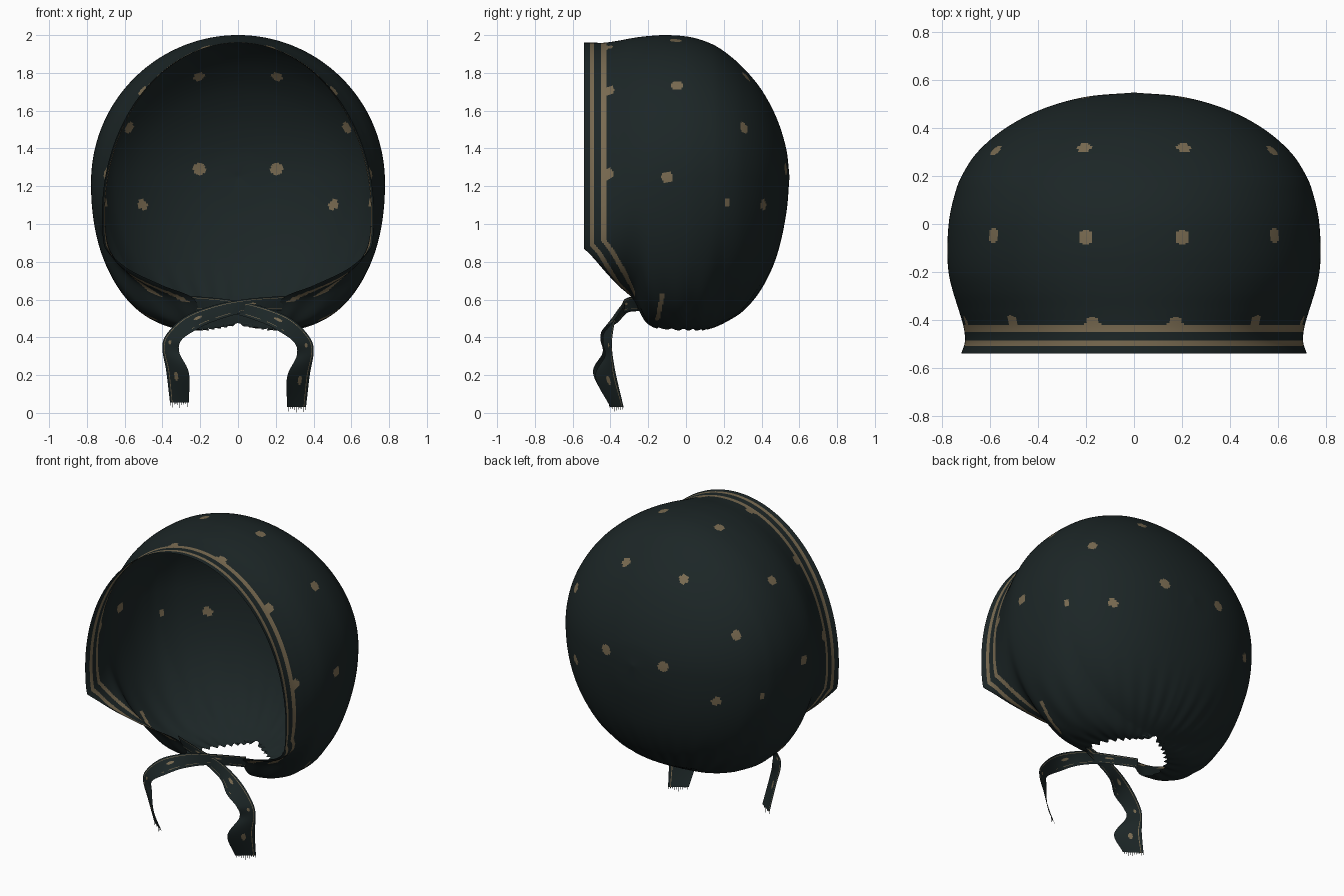
import bpy, bmesh, math
from mathutils import Vector

cube = bpy.data.objects.get("Cube")
if cube:
    bpy.data.objects.remove(cube, do_unlink=True)


def make_material(name, rgb):
    mat = bpy.data.materials.new(name)
    mat.use_nodes = True
    mat.diffuse_color = (*rgb, 1)
    bsdf = mat.node_tree.nodes["Principled BSDF"]
    bsdf.inputs["Base Color"].default_value = (*rgb, 1)
    bsdf.inputs["Roughness"].default_value = 0.9
    return mat


CLOTH = make_material("dark teal cloth", (0.0115, 0.019, 0.0195))
GOLD = make_material("dull gold print", (0.19, 0.145, 0.082))


def spline(rows, steps):
    """Catmull-Rom interpolation through rows of numbers."""
    pts = [Vector(r) for r in rows]
    pts = [pts[0] * 2 - pts[1]] + pts + [pts[-1] * 2 - pts[-2]]
    out = []
    for a, b, c, d in zip(pts, pts[1:], pts[2:], pts[3:]):
        for i in range(steps):
            t = i / steps
            out.append(b + (c - a) * (t / 2)
                       + (a * 2 - b * 5 + c * 4 - d) * (t * t / 2)
                       + (b * 3 - a - c * 3 + d) * (t ** 3 / 2))
    return out + [pts[-2]]


def grid(bm, rows):
    verts = [[bm.verts.new(p) for p in row] for row in rows]
    for r, s in zip(verts, verts[1:]):
        for i in range(len(r) - 1):
            bm.faces.new((r[i], r[i + 1], s[i + 1], s[i]))
    return verts


def finish(bm, name):
    mesh = bpy.data.meshes.new(name)
    bm.to_mesh(mesh)
    bm.free()
    obj = bpy.data.objects.new(name, mesh)
    bpy.context.collection.objects.link(obj)
    mesh.materials.append(CLOTH)
    mesh.materials.append(GOLD)
    mesh.shade_smooth()


# Cap profile, front to back: y, top, bottom, half width, neck gap, widest height
PROFILE = [
    (-.54, 1.96, .87, .72, .70, 1.05),
    (-.49, 1.96, .82, .705, .655, 1.05),
    (-.43, 1.96, .75, .71, .56, 1.07),
    (-.36, 1.97, .675, .73, .40, 1.12),
    (-.28, 1.985, .60, .755, .23, 1.17),
    (-.2, 1.995, .47, .773, .22, 1.2),
    (-.1, 2.0, .445, .778, .25, 1.22),
    (.02, 1.99, .44, .770, .22, 1.24),
    (.12, 1.96, .445, .748, .13, 1.25),
    (.2, 1.915, .475, .718, 0, 1.25),
    (.3, 1.83, .54, .652, 0, 1.25),
    (.4, 1.71, .66, .535, 0, 1.25),
    (.48, 1.56, .83, .38, 0, 1.25),
    (.53, 1.4, 1.05, .2, 0, 1.25),
    (.548, 1.25, 1.25, 0, 0, 1.25),
]
LOWER, UPPER = 60, 90


def pleat(p):
    """Gather the cloth into folds towards the neck."""
    x, y, z = p
    fall = max(0, (.9 - z) / .45) ** 2 * min(1, max(0, (y + .34) / .1))
    wave = math.sin(28 * math.atan2(abs(x), y)) * .011 * fall
    out = Vector((x, y, 0))
    if out.length > .001:
        out.normalize()
    return Vector((x, y, z + wave * .4)) + out * wave


def arch(row):
    y, top, low, w, gap, mid = row
    w, gap = max(w, 0), max(gap, 0)
    half = []
    for i in range(LOWER):
        a = math.pi / 2 * (1 - i / LOWER)
        c, s = max(math.cos(a), 0) ** .93, math.sin(a) ** .93
        half.append((gap + (w - gap) * c, y, mid - (mid - low) * s))
    for i in range(UPPER + 1):
        a = math.pi / 2 * i / UPPER
        half.append((w * math.cos(a), y, mid + (top - mid) * math.sin(a)))
    half = [pleat(p) for p in half]
    return half + [Vector((-p.x, p.y, p.z)) for p in reversed(half[:-1])]


bm = bmesh.new()
rings = [arch(r) for r in spline(PROFILE, 16)]
rim = [r[0] for r in rings if r[0].y < -.27]
grid(bm, rings)
bmesh.ops.remove_doubles(bm, verts=bm.verts, dist=.0003)
bmesh.ops.recalc_face_normals(bm, faces=bm.faces)

# Printed dots (position, radius), including half dots against the rim stripe
DOTS = [(.205, -.055, 1.97, .029), (.59, -.05, 1.74, .029), (.212, .33, 1.79, .029),
        (.575, .31, 1.51, .029), (.205, .53, 1.29, .033), (.49, .39, 1.1, .028),
        (.78, -.1, 1.25, .031), (.7, .22, 1.11, .018), (.18, -.42, 1.94, .032),
        (.53, -.42, 1.72, .032), (.71, -.42, 1.27, .032)]
spots = []
for x, y, z, rad in DOTS:
    for side in (1, -1):
        target = Vector((x * side, y, z))
        near = min(bm.verts, key=lambda v: (v.co - target).length_squared)
        spots.append((near.co.copy(), rad))

# Rim stripes run at a fixed distance from the front edge and its lower corners
for f in bm.faces:
    c = f.calc_center_median()
    edge = c.y + .54
    if c.y < -.2 and c.z < 1:
        p = Vector((abs(c.x), c.y, c.z))
        edge = min(edge, min((p - q).length for q in rim))
    stripe = c.y < -.27 and (.032 < edge < .055 or .092 < edge < .117)
    fold = abs(c.y + .14 - (c.z - .55) * .2) < .012 and .49 < c.z < .63
    dot = any((c - p).length < r for p, r in spots)
    f.material_index = int(stripe or fold or dot)
finish(bm, "bonnet_cap")

# Ribbon ties: outer edge and inner edge at each station
TIE = [
    (-.25, -.26, .62, -.23, -.24, .54),
    (-.05, -.31, .60, -.05, -.31, .53),
    (.12, -.33, .565, .12, -.36, .48),
    (.28, -.37, .50, .22, -.43, .43),
    (.38, -.39, .40, .30, -.44, .37),
    (.40, -.39, .32, .31, -.43, .30),
    (.38, -.37, .20, .26, -.48, .19),
    (.36, -.33, .03, .26, -.40, .03),
]


def ribbon(name, side, lift, forward):
    cols = 30
    rows = []
    path = spline(TIE, 16)
    for k, r in enumerate(path):
        a, b = Vector(r[:3]), Vector(r[3:])
        shift = Vector((0, forward, lift * k / len(path)))
        pts = [a.lerp(b, i / cols) + shift for i in range(cols + 1)]
        rows.append([Vector((p.x * side, p.y, p.z)) for p in pts])
    bm = bmesh.new()
    verts = grid(bm, rows)
    # Thin stripe by the outer edge, a broken one on the knot, and small dots
    for n, f in enumerate(bm.faces):
        k, i = divmod(n, cols)
        dot = (k % 28 - 14) ** 2 / 2 + (i - 12) ** 2 / 3 < 3
        dash = i == 24 and k < 50 and k % 12 < 8
        f.material_index = int(i == 3 or dash or dot)
    # Frayed threads at the cut end
    for i in range(0, cols, 3):
        a, b = verts[-1][i], verts[-1][i + 1]
        tip = (a.co + b.co) / 2 - Vector((0, 0, .02 + .01 * (i % 2)))
        bm.faces.new((a, b, bm.verts.new(tip)))
    finish(bm, name)


ribbon("left_tie", 1, 0, 0)
ribbon("right_tie", -1, .025, -.012)
